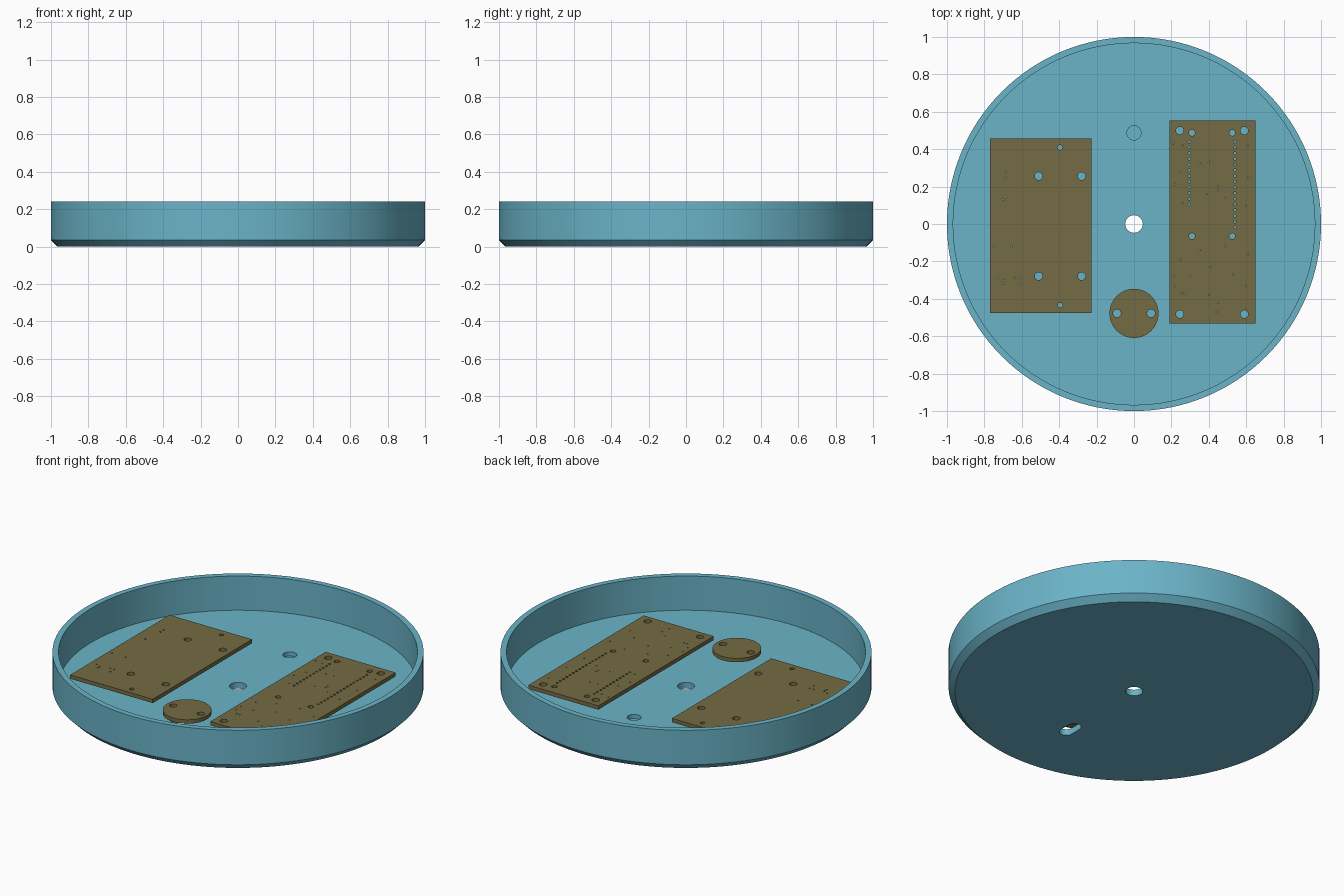
import bpy, bmesh, math

if "Cube" in bpy.data.objects:
    bpy.data.objects.remove(bpy.data.objects["Cube"])


def material(name, rgb):
    m = bpy.data.materials.new(name)
    m.diffuse_color = (*rgb, 1)
    m.use_nodes = True
    m.node_tree.nodes["Principled BSDF"].inputs["Base Color"].default_value = m.diffuse_color
    return m


BLUE = material("teal_blue", (0.145, 0.455, 0.578))
BROWN = material("olive_brown", (0.175, 0.150, 0.058))


def circle(x, y, r, n):
    return [(x + r * math.cos(2 * math.pi * i / n), y + r * math.sin(2 * math.pi * i / n))
            for i in range(n)]


def rect(x0, x1, y0, y1):
    return [(x0, y0), (x1, y0), (x1, y1), (x0, y1)]


def activate(ob):
    bpy.ops.object.select_all(action='DESELECT')
    ob.select_set(True)
    bpy.context.view_layer.objects.active = ob


def plate(name, loops, z0, z1, mat):
    """Flat plate from an outline followed by hole loops."""
    cu = bpy.data.curves.new(name, 'CURVE')
    cu.dimensions, cu.fill_mode, cu.extrude = '2D', 'BOTH', (z1 - z0) / 2
    for pts in loops:
        s = cu.splines.new('POLY')
        s.points.add(len(pts) - 1)
        for p, (x, y) in zip(s.points, pts):
            p.co = (x, y, 0, 1)
        s.use_cyclic_u = True
    ob = bpy.data.objects.new(name, cu)
    bpy.context.collection.objects.link(ob)
    activate(ob)
    bpy.ops.object.convert(target='MESH')
    ob = bpy.context.object
    bm = bmesh.new()
    bm.from_mesh(ob.data)
    bmesh.ops.remove_doubles(bm, verts=bm.verts, dist=1e-5)
    bmesh.ops.translate(bm, verts=bm.verts, vec=(0, 0, (z0 + z1) / 2))
    bmesh.ops.recalc_face_normals(bm, faces=bm.faces)
    bm.to_mesh(ob.data)
    bm.free()
    ob.data.materials.clear()
    ob.data.materials.append(mat)
    activate(ob)
    bpy.ops.object.shade_smooth_by_angle(angle=math.radians(32))
    return ob


# Tray: lathed profile with a chamfered foot and a straight wall
FLOOR, SEG = 0.037, 128
profile = [(0, 0), (0.965, 0), (1, 0.035), (1, 0.24), (0.967, 0.24), (0.967, FLOOR), (0, FLOOR)]
bm = bmesh.new()
verts = [bm.verts.new((r, 0, z)) for r, z in profile]
edges = [bm.edges.new(p) for p in zip(verts, verts[1:])]
bmesh.ops.spin(bm, geom=verts + edges, cent=(0, 0, 0), axis=(0, 0, 1),
               angle=2 * math.pi, steps=SEG, use_duplicate=False)
bmesh.ops.remove_doubles(bm, verts=bm.verts, dist=1e-5)
bmesh.ops.recalc_face_normals(bm, faces=bm.faces)
me = bpy.data.meshes.new("tray")
bm.to_mesh(me)
bm.free()
me.materials.append(BLUE)
tray = bpy.data.objects.new("tray", me)
bpy.context.collection.objects.link(tray)

# Floor openings: centre hole, blind pocket, cable slot below the round board
slot = [(x, y + (0.033 if y > -0.535 else -0.033)) for x, y in circle(0, -0.535, 0.038, 31)]
cutters = [plate("centre_hole_cutter", [circle(0, 0, 0.047, 32)], -0.1, 0.1, BLUE),
           plate("pocket_cutter", [circle(0, 0.487, 0.038, 32)], 0.012, 0.1, BLUE),
           plate("slot_cutter", [slot], -0.1, 0.1, BLUE)]
for c in cutters:
    m = tray.modifiers.new(c.name, 'BOOLEAN')
    m.operation, m.solver, m.object = 'DIFFERENCE', 'EXACT', c
    activate(tray)
    bpy.ops.object.modifier_apply(modifier=m.name)
    bpy.data.objects.remove(c)
activate(tray)
bpy.ops.object.shade_smooth_by_angle(angle=math.radians(30))


def holes(points, r, n):
    return [circle(x, y, r, n) for x, y in points]


BOTTOM, TOP = 0.057, 0.08

# Left board
vias = [(-.685, .28), (-.685, .25), (-.70, .13), (-.745, -.12), (-.655, -.12),
        (-.73, -.285), (-.70, -.30), (-.70, -.32), (-.64, -.285), (-.615, -.285), (-.615, -.32)]
plate("left_board", [rect(-0.77, -0.227, -0.477, 0.456)]
      + holes([(x, y) for x in (-.51, -.28) for y in (.256, -.279)], 0.021, 20)
      + holes([(-.395, .409), (-.395, -.434)], 0.013, 16)
      + holes(vias, 0.005, 6), BOTTOM, TOP, BROWN)

# Right board with two pin rows
pins = [(.296, .44 - .0305 * i) for i in range(12)] + [(.54, .44 - .0305 * i) for i in range(16)]
vias = [(.21, .43), (.26, .42), (.35, .325), (.40, .33), (.45, .20), (.45, .18), (.49, .14),
        (.61, .42), (.61, .25), (.25, .28), (.22, .21), (.39, .16), (.26, .11), (.60, .10),
        (.35, -.14), (.49, -.12), (.25, -.19), (.296, -.28), (.215, -.28), (.41, -.23),
        (.53, -.27), (.25, -.37), (.27, -.37), (.40, -.38), (.45, -.42), (.44, -.47),
        (.61, -.16), (.60, -.33), (.22, -.33)]
plate("right_board", [rect(0.19, 0.65, -0.531, 0.553)]
      + holes([(x, y) for x in (.245, .59) for y in (.499, -.482)], 0.021, 20)
      + holes([(x, y) for x in (.31, .525) for y in (.487, -.065)], 0.016, 16)
      + holes(pins, 0.007, 8) + holes(vias, 0.004, 6), BOTTOM, TOP, BROWN)

# Round board
plate("round_board", [circle(0, -0.478, 0.131, 64)]
      + holes([(-.091, -.478), (.091, -.478)], 0.021, 20), BOTTOM, TOP, BROWN)
